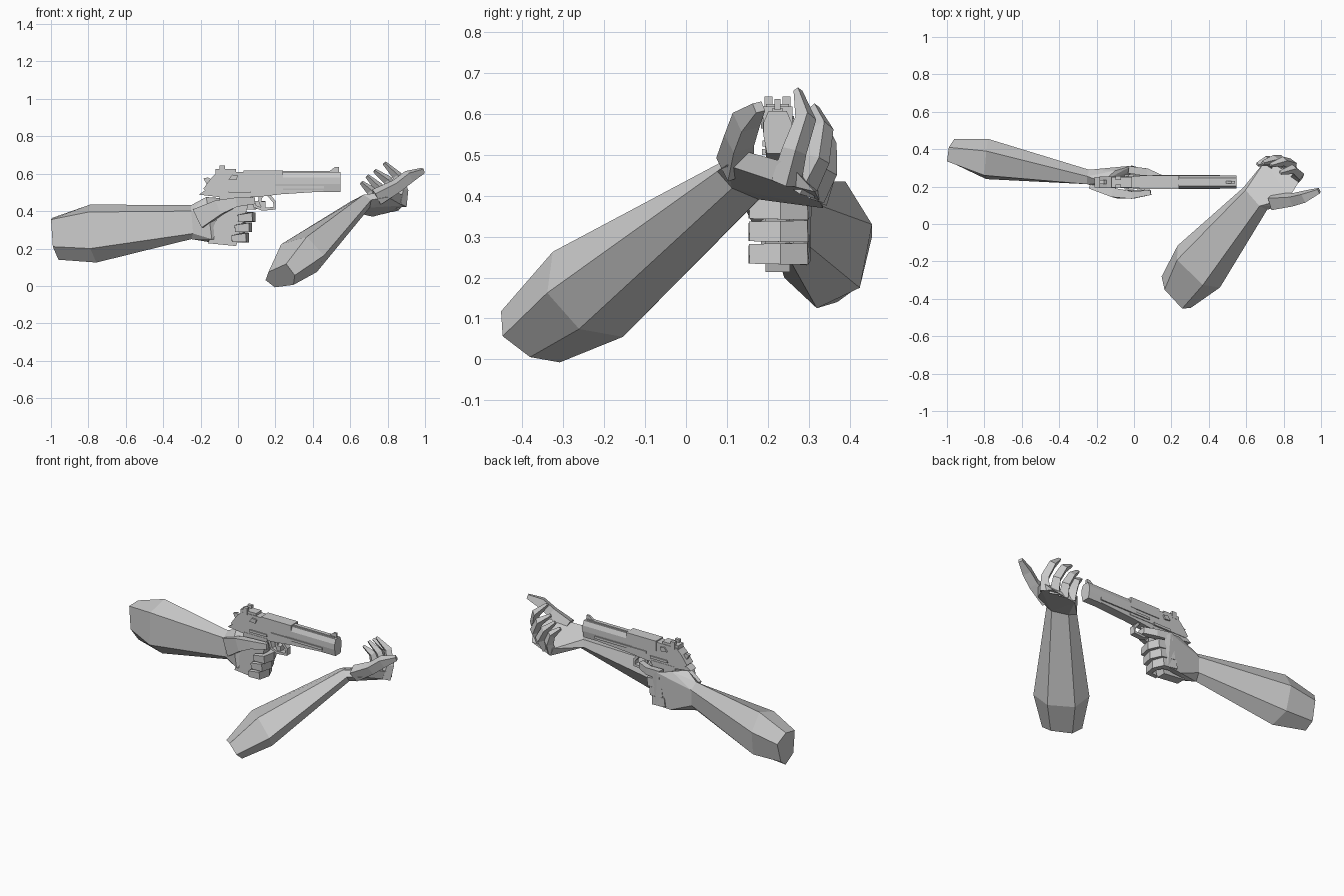
import bpy, bmesh
from mathutils import Vector

grey = bpy.data.materials.new("plain grey")
grey.diffuse_color = (0.6, 0.6, 0.6, 1)
GY = 0.224  # centre plane of the pistol


def finish(name, bm):
    bmesh.ops.recalc_face_normals(bm, faces=bm.faces)
    me = bpy.data.meshes.new(name)
    bm.to_mesh(me)
    bm.free()
    me.materials.append(grey)
    ob = bpy.data.objects.new(name, me)
    bpy.context.collection.objects.link(ob)
    return ob


def loft(name, rings):
    """Skin a list of equal-sized rings and cap both ends."""
    bm = bmesh.new()
    vs = [[bm.verts.new(p) for p in r] for r in rings]
    n = len(vs[0])
    for a, b in zip(vs, vs[1:]):
        for i in range(n):
            j = (i + 1) % n
            bm.faces.new((a[i], a[j], b[j], b[i]))
    bm.faces.new(vs[0])
    bm.faces.new(vs[-1])
    return finish(name, bm)


def hull(name, pts):
    bm = bmesh.new()
    for p in pts:
        bm.verts.new(p)
    res = bmesh.ops.convex_hull(bm, input=bm.verts)
    junk = {v for v in res["geom_interior"] if isinstance(v, bmesh.types.BMVert)}
    bmesh.ops.delete(bm, geom=list(junk), context='VERTS')
    bmesh.ops.dissolve_limit(bm, angle_limit=0.05, verts=bm.verts, edges=bm.edges)
    return finish(name, bm)


def tube(name, path, sizes, side):
    """Four-sided limb along a path; sizes are (width, depth), width runs along side."""
    path = [Vector(p) for p in path]
    rings = []
    for i, p in enumerate(path):
        t = (path[min(i + 1, len(path) - 1)] - path[max(i - 1, 0)]).normalized()
        s = Vector(side)
        s = (s - t * s.dot(t)).normalized()
        o = t.cross(s)
        w, h = sizes[i][0] / 2, sizes[i][1] / 2
        rings.append([p + s * w * a + o * h * b for a, b in ((-1, -1), (1, -1), (1, 1), (-1, 1))])
    return loft(name, rings)


def plate(name, prof, half, y=GY):
    """Side profile in x and z, extruded across y."""
    return loft(name, [[(x, y + s * half, z) for x, z in prof] for s in (-1, 1)])


def box(name, x0, x1, z0, z1, half, y=GY):
    return plate(name, [(x0, z0), (x1, z0), (x1, z1), (x0, z1)], half, y)


# Forearm rings: elbow cap, widest part, wrist
arm = [
    [(-.99, .41, .365), (-.96, .455, .30), (-.965, .425, .18),
     (-.96, .37, .14), (-.99, .335, .21), (-1.0, .335, .355)],
    [(-.79, .39, .435), (-.78, .455, .33), (-.77, .425, .175),
     (-.757, .32, .125), (-.79, .24, .20), (-.80, .26, .395)],
    [(-.25, .255, .432), (-.24, .29, .39), (-.24, .285, .29),
     (-.25, .25, .25), (-.24, .218, .28), (-.25, .213, .40)],
]
loft("gun_forearm", arm)


# Second forearm: the same shape mirrored into a new frame
def frame(d, w, flip):
    d = Vector(d).normalized()
    w = Vector(w)
    w = (w - d * w.dot(d)).normalized()
    return d, w, d.cross(w) * flip


L = frame((.54, -.10, .055), (0, 0, 1), 1)
R = frame((.56, .69, .517), (.72, -.68, .33), -1)


def mirrored(p):
    v = Vector(p) - Vector((-.245, .252, .34))
    q = Vector((.65, .14, .435))
    for a, b, k in zip(L, R, (1.025, 1, 1)):
        q = q + b * v.dot(a) * k
    return q


free_arm = [[mirrored(p) for p in ring] for ring in arm]
loft("free_forearm", free_arm)

# Gun hand
hull("gun_palm", arm[2] + [
    (-.17, .225, .475), (-.10, .285, .47), (-.01, .312, .45), (.03, .30, .42), (.0, .30, .235),
    (-.10, .295, .23), (-.16, .235, .235), (-.14, .185, .25), (-.16, .18, .41)])
tube("gun_thumb", [(-.21, .205, .36), (-.10, .165, .42), (-.01, .155, .448), (.09, .168, .455)],
     [(.11, .05), (.08, .05), (.05, .04), (.035, .025)], (0, 0, 1))
tube("gun_index_finger", [(-.03, .29, .435), (.07, .278, .43), (.135, .25, .435), (.135, .215, .435)],
     [(.05, .04), (.045, .038), (.04, .035), (.03, .025)], (0, 0, 1))
for i in range(3):
    z, dx = .368 - .055 * i, -.017 * i
    path = [(-.03, .285, z + .01), (.055, .28, z), (.075, .23, z), (.065, .168, z), (.0, .167, z - .006)]
    tube(f"gun_finger_{i + 1}", [(x + dx, y, q) for x, y, q in path],
         [(.055, .04), (.053, .04), (.051, .035), (.048, .035), (.036, .028)], (0, 0, 1))

# Free hand, palm up with curled fingers
hull("free_palm", free_arm[2] + [
    (.88, .235, .43), (.895, .25, .48), (.865, .315, .41), (.72, .335, .37), (.70, .335, .42),
    (.80, .10, .475), (.83, .14, .51), (.72, .08, .46)])
tube("free_thumb", [(.74, .12, .475), (.85, .13, .535), (.915, .147, .585), (.99, .178, .617)],
     [(.07, .07), (.055, .055), (.05, .055), (.025, .025)], (-.4, .8, .2))
fingers = [
    [(.865, .245, .43), (.88, .265, .51), (.85, .293, .59), (.782, .274, .657)],
    [(.825, .28, .41), (.84, .322, .49), (.80, .335, .565), (.73, .315, .617)],
    [(.775, .305, .40), (.79, .34, .46), (.75, .343, .53), (.69, .328, .588)],
    [(.73, .31, .39), (.73, .335, .45), (.71, .337, .51), (.66, .318, .553)],
]
for i, path in enumerate(fingers):
    tube(f"free_finger_{i + 1}", path,
         [(.055, .05), (.045, .042), (.038, .036), (.018, .014)], (.75, -.55, .3))

# Pistol: barrel with faceted section
section = [(-.022, .608), (.022, .608), (.034, .58), (.034, .545), (.026, .503),
           (-.026, .503), (-.034, .545), (-.034, .58)]
loft("barrel", [[(x, GY + y, z) for y, z in section] for x in (.2, .547)])
box("barrel_rib", .20, .53, .60, .615, .012)
plate("front_sight", [(.485, .61), (.54, .61), (.54, .637), (.52, .637)], .007)
box("lower_rail", .10, .46, .52, .535, .037)

# Pistol: slide and frame
plate("slide", [(-.17, .505), (-.185, .52), (-.145, .575), (-.11, .61), (.24, .61), (.24, .505)], .031)
box("slide_panel", .03, .24, .555, .618, .036)
plate("frame", [(-.21, .488), (-.17, .515), (.44, .525), (.46, .505), (.23, .49), (.10, .475), (-.10, .475)], .028)
plate("hammer", [(-.16, .53), (-.185, .575), (-.16, .58), (-.13, .56)], .010)
for side in (-1, 1):
    box("rear_sight_post", -.10, -.07, .60, .643, .010, GY + side * .022)
    plate("safety_lever", [(-.05, .57), (-.03, .595), (0, .59), (-.01, .565)], .006, GY + side * .034)
    box("slide_stop", -.05, .07, .50, .515, .006, GY + side * .032)
box("rear_sight_base", -.12, -.01, .60, .625, .028)

# Pistol: grip, trigger guard and trigger
plate("grip", [(-.10, .485), (.07, .485), (.045, .40), (-.01, .213), (-.16, .228), (-.15, .26), (-.10, .40)], .030)
tube("trigger_guard", [(x, GY, z) for x, z in
     ((.065, .49), (.09, .425), (.13, .41), (.195, .415), (.195, .45), (.15, .50))],
     [(.034, .016)] * 6, (0, 1, 0))
plate("trigger", [(.11, .49), (.135, .49), (.125, .455), (.135, .425), (.12, .425), (.108, .455)], .009)
